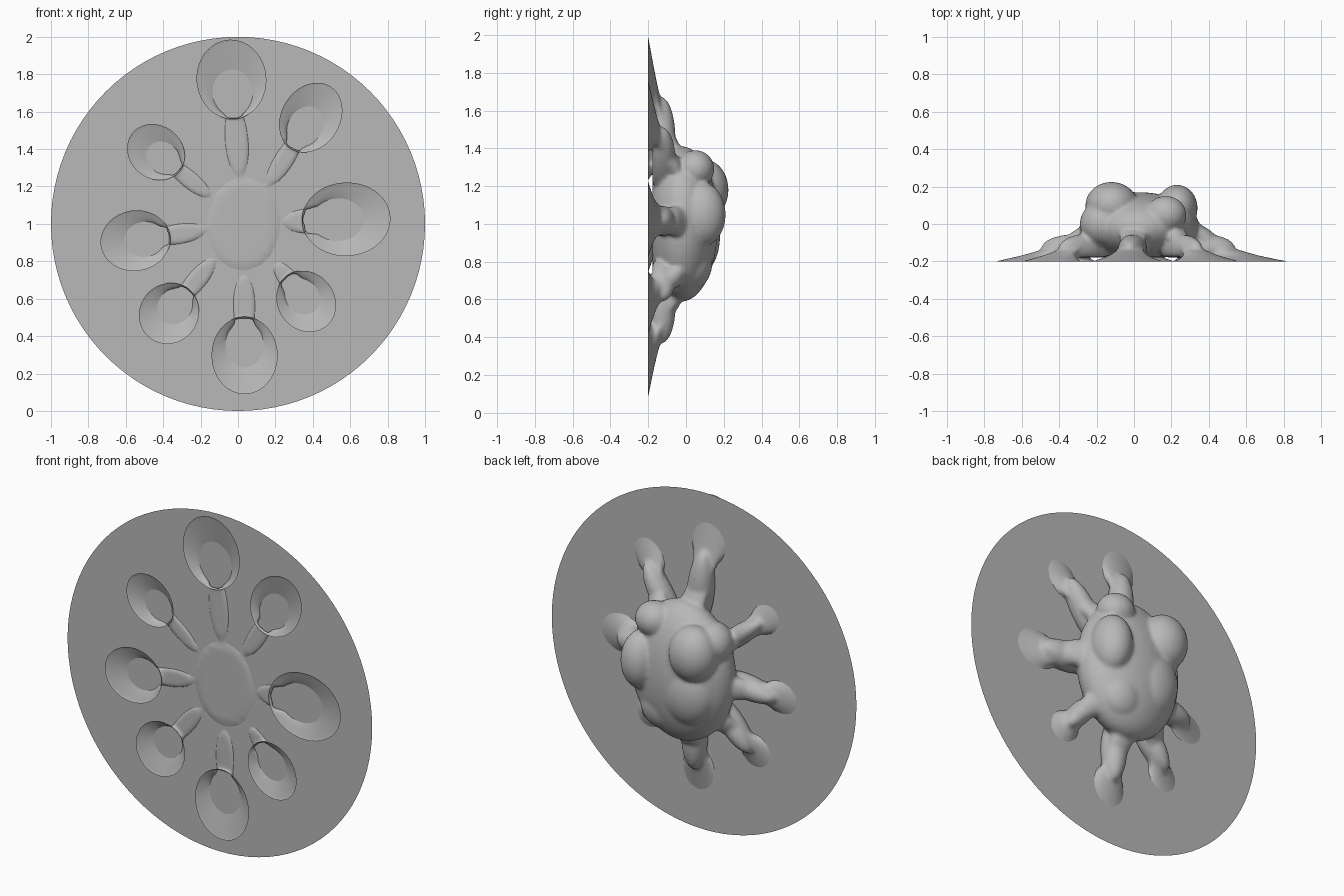
import bpy, bmesh, math
from mathutils import Vector, Matrix

if "Cube" in bpy.data.objects:
    bpy.data.objects.remove(bpy.data.objects["Cube"])

PLATE_Y = -0.17     # plane of the round plate
RIM_Y = -0.20       # plane of the open foot rims
UNDERSIDE_Y = -0.178
BODY_X, BODY_Z, BODY_RX, BODY_RZ = 0.03, 1.0, 0.32, 0.40

grey = bpy.data.materials.new("grey")
grey.diffuse_color = (0.48, 0.48, 0.48, 1)
grey.use_nodes = True
grey.node_tree.nodes["Principled BSDF"].inputs["Base Color"].default_value = grey.diffuse_color


def make_object(name, bm):
    mesh = bpy.data.meshes.new(name)
    bm.to_mesh(mesh)
    bm.free()
    obj = bpy.data.objects.new(name, mesh)
    bpy.context.collection.objects.link(obj)
    mesh.materials.append(grey)
    return obj


def ellipsoid(bm, center, radii, turn=0.0):
    """Ball scaled to three radii, turned about y, flattened underneath."""
    m = (Matrix.Translation(center) @ Matrix.Rotation(turn, 4, 'Y')
         @ Matrix.Diagonal((*radii, 1)))
    ball = bmesh.ops.create_uvsphere(bm, u_segments=40, v_segments=24,
                                     radius=1, matrix=m)
    for v in ball['verts']:
        v.co.y = max(v.co.y, UNDERSIDE_Y)


def foot(bm, x, z, radial, across):
    """Trumpet foot: stacked ellipses moving inward and shrinking, plus a neck."""
    out = Vector((x - BODY_X, 0, z - BODY_Z))
    dist = out.length
    out.normalize()
    side = Vector((out.z, 0, -out.x))
    edge = 1 / math.hypot(out.x / BODY_RX, out.z / BODY_RZ)
    gap = dist - edge
    # y, inward shift as part of the gap, size as part of the rim
    stack = [(-0.26, 0, 1.25), (-0.215, 0, 1.10), (RIM_Y, 0, 1.0),
             (-0.185, 0.08, 0.76), (PLATE_Y, 0.18, 0.56), (-0.155, 0.32, 0.46),
             (-0.135, 0.52, 0.38), (-0.10, 0.85, 0.36), (-0.04, 1.15, 0.42),
             (0.0, 1.45, 0.45)]
    rings = []
    for y, shift, size in stack:
        c = Vector((x, y, z)) - out * gap * shift
        rings.append([bm.verts.new(c + out * math.cos(a) * radial * size
                                   + side * math.sin(a) * across * size)
                      for a in (i * math.tau / 32 for i in range(32))])
    faces = [bm.faces.new(rings[0]), bm.faces.new(rings[-1])]
    for low, high in zip(rings, rings[1:]):
        for i in range(32):
            j = (i + 1) % 32
            faces.append(bm.faces.new((low[i], low[j], high[j], high[i])))
    bmesh.ops.recalc_face_normals(bm, faces=faces)
    # neck between foot and body
    mid = edge + gap * 0.12
    ellipsoid(bm, (BODY_X + out.x * mid, -0.13, BODY_Z + out.z * mid),
              (gap * 0.45 + 0.06, 0.075, across * 0.40), -math.atan2(out.z, out.x))


# Round plate
bm = bmesh.new()
bmesh.ops.create_circle(bm, cap_ends=True, segments=96, radius=1,
                        matrix=Matrix.Translation((0, PLATE_Y, 1))
                        @ Matrix.Rotation(math.pi / 2, 4, 'X'))
make_object("round_plate", bm)

# Lumpy body
bm = bmesh.new()
ellipsoid(bm, (BODY_X, -0.02, BODY_Z), (0.32, 0.19, 0.41))
for center, radii in [((-0.12, 0.10, 1.18), (0.14, 0.125, 0.16)),
                      ((0.23, 0.085, 1.05), (0.11, 0.125, 0.17)),
                      ((0.17, 0.05, 1.29), (0.11, 0.10, 0.10)),
                      ((-0.06, 0.06, 0.93), (0.17, 0.12, 0.20)),
                      ((0.12, 0.03, 0.80), (0.14, 0.11, 0.15)),
                      ((-0.17, 0.0, 1.22), (0.12, 0.12, 0.12))]:
    ellipsoid(bm, center, radii)

# Eight feet: x, z, radial and crosswise rim radii
for spec in [(-0.035, 1.775, 0.215, 0.19), (0.39, 1.57, 0.20, 0.16),
             (0.58, 1.025, 0.24, 0.20), (0.365, 0.585, 0.175, 0.155),
             (0.035, 0.295, 0.21, 0.18), (-0.37, 0.52, 0.17, 0.16),
             (-0.55, 0.91, 0.19, 0.165), (-0.44, 1.385, 0.165, 0.145)]:
    foot(bm, *spec)
body = make_object("lumpy_body_with_feet", bm)

# Fuse into one soft skin
bpy.context.view_layer.objects.active = body
body.select_set(True)
remesh = body.modifiers.new("fuse", 'REMESH')
remesh.mode = 'VOXEL'
remesh.voxel_size = 0.0105
soften = body.modifiers.new("soften", 'SMOOTH')
soften.factor = 0.5
soften.iterations = 8
for name in ("fuse", "soften"):
    bpy.ops.object.modifier_apply(modifier=name)

# Cut the feet open at the rim plane
bm = bmesh.new()
bm.from_mesh(body.data)
bmesh.ops.bisect_plane(bm, geom=bm.verts[:] + bm.edges[:] + bm.faces[:],
                       plane_co=(0, RIM_Y, 0), plane_no=(0, -1, 0),
                       clear_outer=True)
for f in bm.faces:
    f.smooth = True
    f.material_index = 0
bm.to_mesh(body.data)
bm.free()
